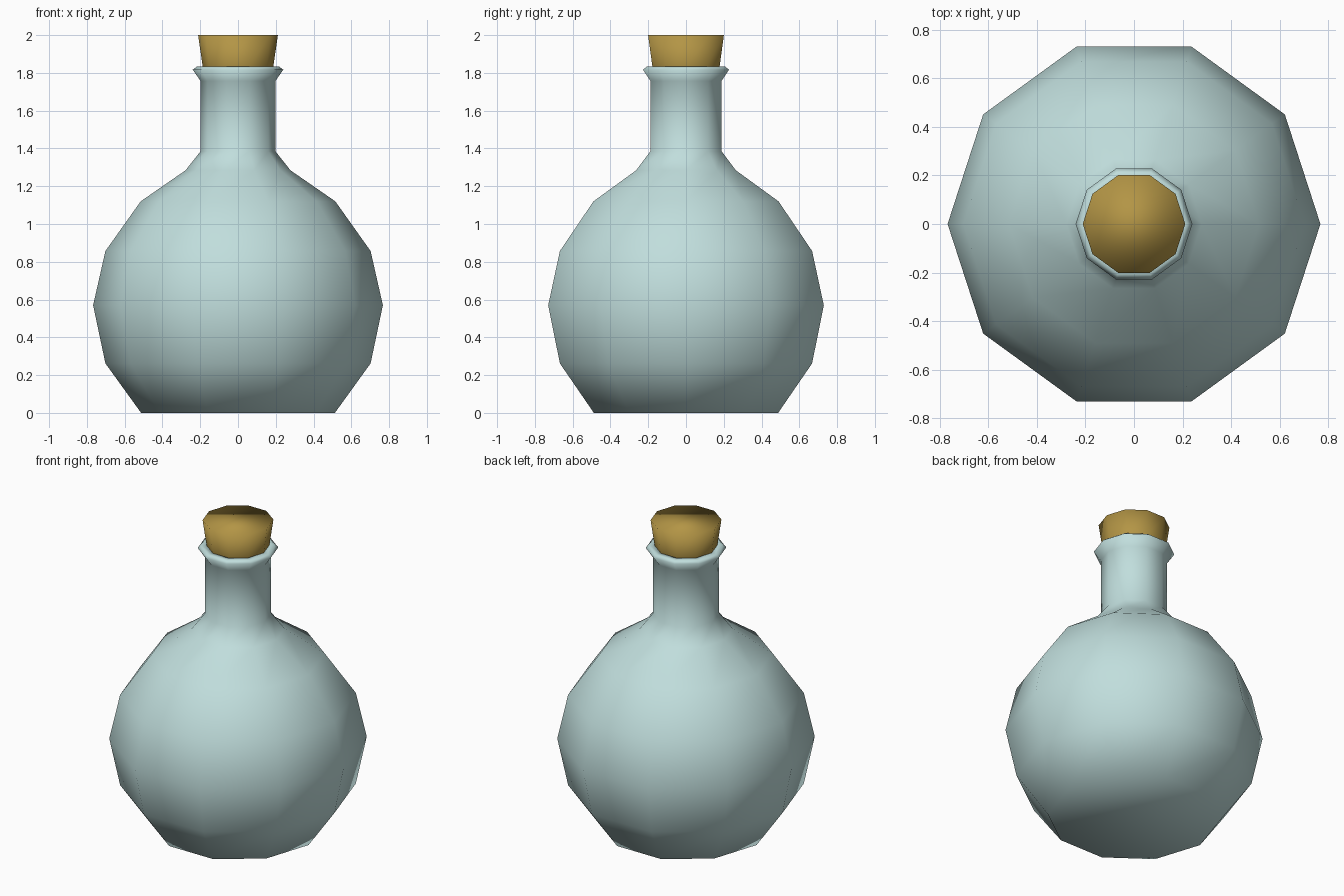
import bpy, bmesh, math

if "Cube" in bpy.data.objects:
    bpy.data.objects.remove(bpy.data.objects["Cube"])

SIDES = 10


def material(name, color):
    m = bpy.data.materials.new(name)
    m.diffuse_color = (*color, 1.0)
    m.use_nodes = True
    m.node_tree.nodes["Principled BSDF"].inputs["Base Color"].default_value = m.diffuse_color
    return m


def lathe(name, profile, mat):
    """Revolve (radius, z) points around z, capping the first and last rings."""
    bm = bmesh.new()
    rings = []
    for r, z in profile:
        rings.append([bm.verts.new((r * math.cos(math.tau * i / SIDES),
                                    r * math.sin(math.tau * i / SIDES), z))
                      for i in range(SIDES)])
    for a, b in zip(rings, rings[1:]):
        for i in range(SIDES):
            j = (i + 1) % SIDES
            bm.faces.new((a[i], a[j], b[j], b[i]))
    bm.faces.new(rings[0][::-1])
    bm.faces.new(rings[-1])
    bmesh.ops.recalc_face_normals(bm, faces=bm.faces)
    for f in bm.faces:
        f.smooth = True
    me = bpy.data.meshes.new(name)
    bm.to_mesh(me)
    bm.free()
    me.materials.append(mat)
    ob = bpy.data.objects.new(name, me)
    bpy.context.collection.objects.link(ob)
    return ob


glass = material("pale_glass", (0.53, 0.73, 0.72))
cork_mat = material("cork_brown", (0.45, 0.30, 0.06))

# Round flask body, neck and flared lip, with a shallow mouth for the cork
lathe("flask", [
    (0.513, 0.0), (0.702, 0.262), (0.767, 0.57), (0.702, 0.857),
    (0.515, 1.12), (0.278, 1.284), (0.198, 1.385), (0.198, 1.757),
    (0.24, 1.817), (0.218, 1.833), (0.187, 1.833), (0.18, 1.78),
], glass)

# Tapered stopper
lathe("cork", [(0.18, 1.785), (0.187, 1.833), (0.211, 2.0)], cork_mat)
